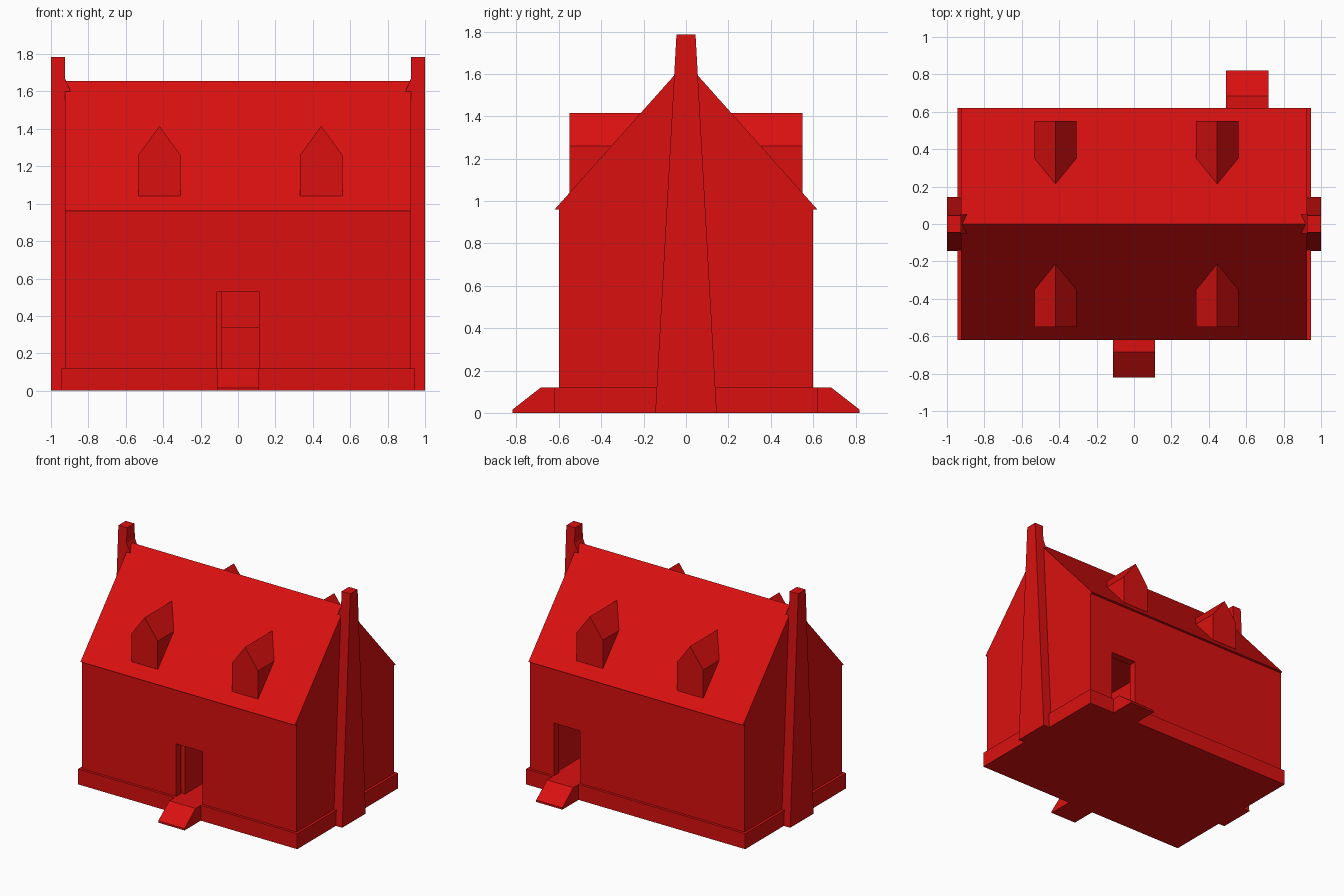
import bpy
import bmesh
from mathutils import Vector

cube = bpy.data.objects.get("Cube")
if cube:
    bpy.data.objects.remove(cube, do_unlink=True)

red = bpy.data.materials.new("plain red")
red.use_nodes = True
red.diffuse_color = (0.7, 0.005, 0.005, 1)
red.node_tree.nodes["Principled BSDF"].inputs["Base Color"].default_value = red.diffuse_color


def finish(name, bm):
    bmesh.ops.recalc_face_normals(bm, faces=bm.faces)
    mesh = bpy.data.meshes.new(name)
    bm.to_mesh(mesh)
    bm.free()
    mesh.materials.append(red)
    obj = bpy.data.objects.new(name, mesh)
    bpy.context.scene.collection.objects.link(obj)
    return obj


def prism(name, profile, axis, start, end):
    """Extrude a (horizontal, height) profile along x or y."""
    bm = bmesh.new()
    if axis == "x":
        points = [(start, h, z) for h, z in profile]
        step = Vector((end - start, 0, 0))
    else:
        points = [(h, start, z) for h, z in profile]
        step = Vector((0, end - start, 0))
    face = bm.faces.new([bm.verts.new(p) for p in points])
    side = bmesh.ops.extrude_face_region(bm, geom=[face])
    verts = [g for g in side["geom"] if isinstance(g, bmesh.types.BMVert)]
    bmesh.ops.translate(bm, verts=verts, vec=step)
    return finish(name, bm)


def box(name, x0, x1, y0, y1, z0, z1):
    return prism(name, [(y0, z0), (y1, z0), (y1, z1), (y0, z1)], "x", x0, x1)


FLOOR, EAVE, RIDGE = 0.12, 0.96, 1.655
WALL_X, WALL_Y = 0.925, 0.6
BASE_Y, DOOR = 0.62, 0.113

# Plinth and hollow walls
box("plinth", -0.945, 0.945, -BASE_Y, BASE_Y, 0, FLOOR)
walls = box("walls", -WALL_X, WALL_X, -WALL_Y, WALL_Y, FLOOR, EAVE)
cutters = [
    box("room_cutter", -0.74, 0.74, -0.54, 0.54, FLOOR - 0.05, 0.9),
    box("front_door_cutter", -DOOR, DOOR, -0.7, -0.5, FLOOR - 0.05, 0.53),
    box("back_door_cutter", 0.605 - DOOR, 0.605 + DOOR, 0.5, 0.7, FLOOR - 0.05, 0.53),
]
for cutter in cutters:
    mod = walls.modifiers.new(cutter.name, "BOOLEAN")
    mod.operation = "DIFFERENCE"
    mod.solver = "EXACT"
    mod.object = cutter
    cutter.hide_render = True
    cutter.hide_viewport = True
    cutter.display_type = "WIRE"

# Inner wall and low block behind the front door
box("inner_wall", -0.115, -0.085, -0.53, 0.54, FLOOR, 0.9)
box("inner_block", -0.085, 0.3, -0.2, 0.2, FLOOR, 0.34)

# Gabled roof
prism("roof", [(-BASE_Y, EAVE), (BASE_Y, EAVE), (0, RIDGE)], "x", -WALL_X, WALL_X)

# Entrance ramps and dormers on both long sides
for side, label, ramp_x in ((-1, "front", 0), (1, "back", 0.605)):
    ramp = [(0.6, 0), (0.82, 0), (0.82, 0.015), (0.685, FLOOR), (0.6, FLOOR)]
    prism(label + "_ramp", [(side * y, z) for y, z in ramp], "x",
          ramp_x - DOOR, ramp_x + DOOR)
    for x, place in ((-0.42, "right"), (0.445, "left")):
        outline = [(x - DOOR, 1.04), (x + DOOR, 1.04), (x + DOOR, 1.26),
                   (x, 1.415), (x - DOOR, 1.26)]
        prism(f"{label}_{place}_dormer", outline, "y", side * 0.55, side * 0.15)

# Tapering chimney stacks against each gable, with a shoulder at the ridge
stack = [(-0.145, 0), (0.145, 0), (0.045, 1.785), (-0.045, 1.785)]
shoulder = [(0.9, 1.55), (0.93, 1.55), (0.93, 1.67), (0.925, 1.67), (0.89, 1.59)]
for side, place in ((-1, "right"), (1, "left")):
    prism(place + "_chimney", stack, "x", side * 0.925, side * 1.0)
    prism(place + "_chimney_shoulder", [(side * x, z) for x, z in shoulder],
          "y", -0.05, 0.05)
